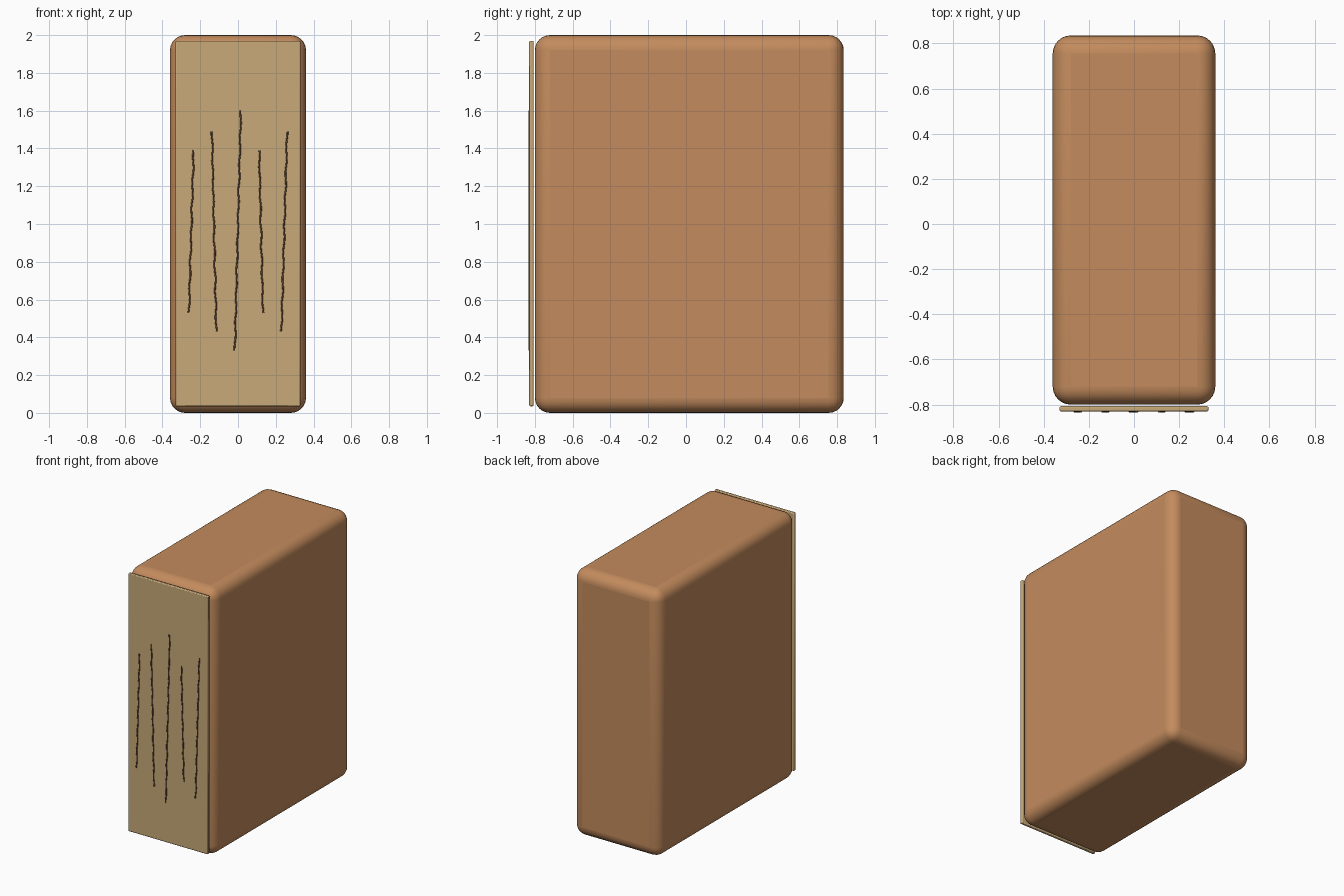
import bpy, math

if "Cube" in bpy.data.objects:
    bpy.data.objects.remove(bpy.data.objects["Cube"])


def material(name, color):
    m = bpy.data.materials.new(name)
    m.diffuse_color = (*color, 1)
    m.use_nodes = True
    m.node_tree.nodes["Principled BSDF"].inputs["Base Color"].default_value = m.diffuse_color
    return m


def rounded_box(name, lo, hi, radius, segments, mat):
    bpy.ops.mesh.primitive_cube_add(size=1)
    ob = bpy.context.object
    ob.name = name
    ob.location = [(a + b) / 2 for a, b in zip(lo, hi)]
    ob.scale = [b - a for a, b in zip(lo, hi)]
    bpy.ops.object.transform_apply(location=False, rotation=False, scale=True)
    bev = ob.modifiers.new("Bevel", 'BEVEL')
    bev.width, bev.segments = radius, segments
    ob.data.materials.append(mat)
    bpy.ops.object.shade_smooth_by_angle(angle=math.radians(35))
    return ob


leather = material("tan_brown", (0.55, 0.26, 0.11))
straw = material("pale_tan", (0.58, 0.40, 0.19))
dark = material("dark_brown", (0.14, 0.07, 0.035))

# Main rounded block
rounded_box("body", (-0.36, -0.80, 0), (0.36, 0.835, 2), 0.08, 6, leather)

# Thin panel standing just off the front
rounded_box("front_panel", (-0.33, -0.83, 0.035), (0.33, -0.807, 1.97), 0.006, 2, straw)

# Wavering grain lines on the panel: top x, bottom x, top z, bottom z
lines = [(-0.235, -0.26, 1.39, 0.53), (-0.138, -0.115, 1.49, 0.43),
         (0.015, -0.017, 1.60, 0.33), (0.112, 0.132, 1.39, 0.53),
         (0.26, 0.23, 1.49, 0.43)]
for n, (xt, xb, zt, zb) in enumerate(lines):
    curve = bpy.data.curves.new(f"grain_line_{n + 1}", 'CURVE')
    curve.dimensions = '3D'
    curve.bevel_depth = 0.005
    curve.bevel_resolution = 1
    curve.use_fill_caps = True
    spline = curve.splines.new('POLY')
    count = 40
    spline.points.add(count)
    for i, p in enumerate(spline.points):
        t = i / count
        z = zt + (zb - zt) * t
        x = xt + (xb - xt) * t + 0.003 * math.sin(z * 45 + n)
        p.co = (x, -0.830, z, 1)
    curve.materials.append(dark)
    ob = bpy.data.objects.new(f"grain_line_{n + 1}", curve)
    bpy.context.collection.objects.link(ob)
